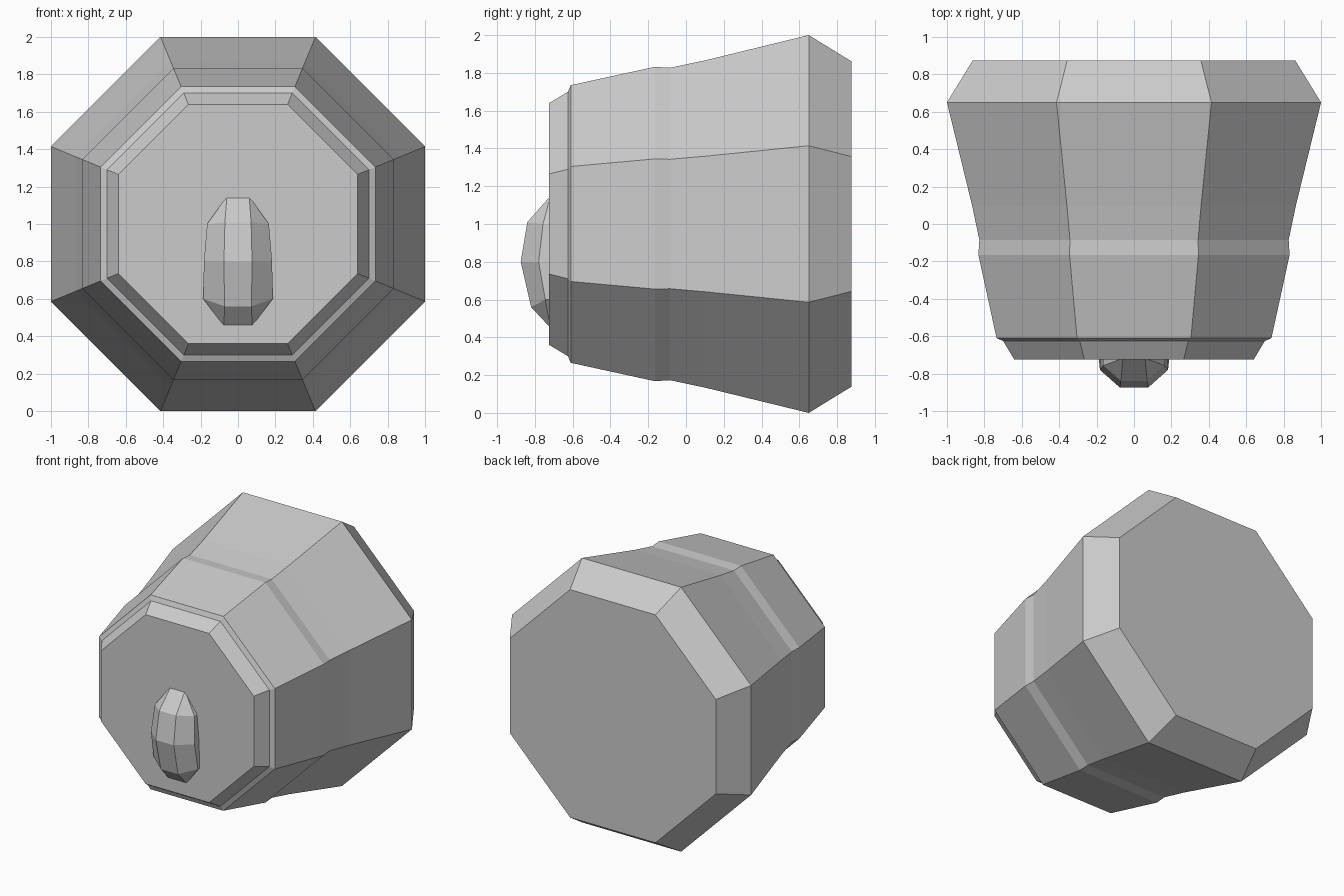
import bpy, bmesh, math

if "Cube" in bpy.data.objects:
    bpy.data.objects.remove(bpy.data.objects["Cube"])

grey = bpy.data.materials.new("plain grey")
grey.diffuse_color = (0.6, 0.6, 0.6, 1)
grey.use_nodes = True
grey.node_tree.nodes["Principled BSDF"].inputs["Base Color"].default_value = grey.diffuse_color


def loft(name, rings):
    """Skin equal-length rings of points and cap both ends."""
    bm = bmesh.new()
    rows = [[bm.verts.new(p) for p in ring] for ring in rings]
    n = len(rows[0])
    for a, b in zip(rows, rows[1:]):
        for i in range(n):
            j = (i + 1) % n
            bm.faces.new((a[i], a[j], b[j], b[i]))
    bm.faces.new(rows[0])
    bm.faces.new(rows[-1])
    bmesh.ops.remove_doubles(bm, verts=bm.verts, dist=0.0005)
    bmesh.ops.recalc_face_normals(bm, faces=bm.faces)
    mesh = bpy.data.meshes.new(name)
    bm.to_mesh(mesh)
    bm.free()
    mesh.materials.append(grey)
    obj = bpy.data.objects.new(name, mesh)
    bpy.context.collection.objects.link(obj)
    return obj


def octagon(y, apothem):
    r = apothem / math.cos(math.pi / 8)
    angles = [math.pi / 8 + i * math.pi / 4 for i in range(8)]
    return [(r * math.cos(a), y, 1 + r * math.sin(a)) for a in angles]


# Tapered eight-sided body: (depth, half width across flats)
body_profile = [(-0.725, 0.64), (-0.625, 0.70), (-0.61, 0.735), (-0.165, 0.832),
                (-0.085, 0.827), (0.1, 0.866), (0.65, 1.0), (0.875, 0.862)]
loft("body", [octagon(y, a) for y, a in body_profile])


# Faceted knob on the front face:
# ridge half width, ridge y, ridge z, side half width, side y, side z
BACK = -0.70
knob_sections = [(0.06, -0.725, 1.14, 0.065, -0.72, 1.14),
                 (0.07, -0.84, 1.01, 0.165, -0.757, 1.0),
                 (0.075, -0.875, 0.80, 0.182, -0.78, 0.80),
                 (0.072, -0.82, 0.56, 0.186, -0.745, 0.60),
                 (0.075, -0.727, 0.46, 0.08, -0.72, 0.46)]
loft("front_knob", [[(-w, BACK, sz), (-w, sy, sz), (-r, ry, rz),
                     (r, ry, rz), (w, sy, sz), (w, BACK, sz)]
                    for r, ry, rz, w, sy, sz in knob_sections])
